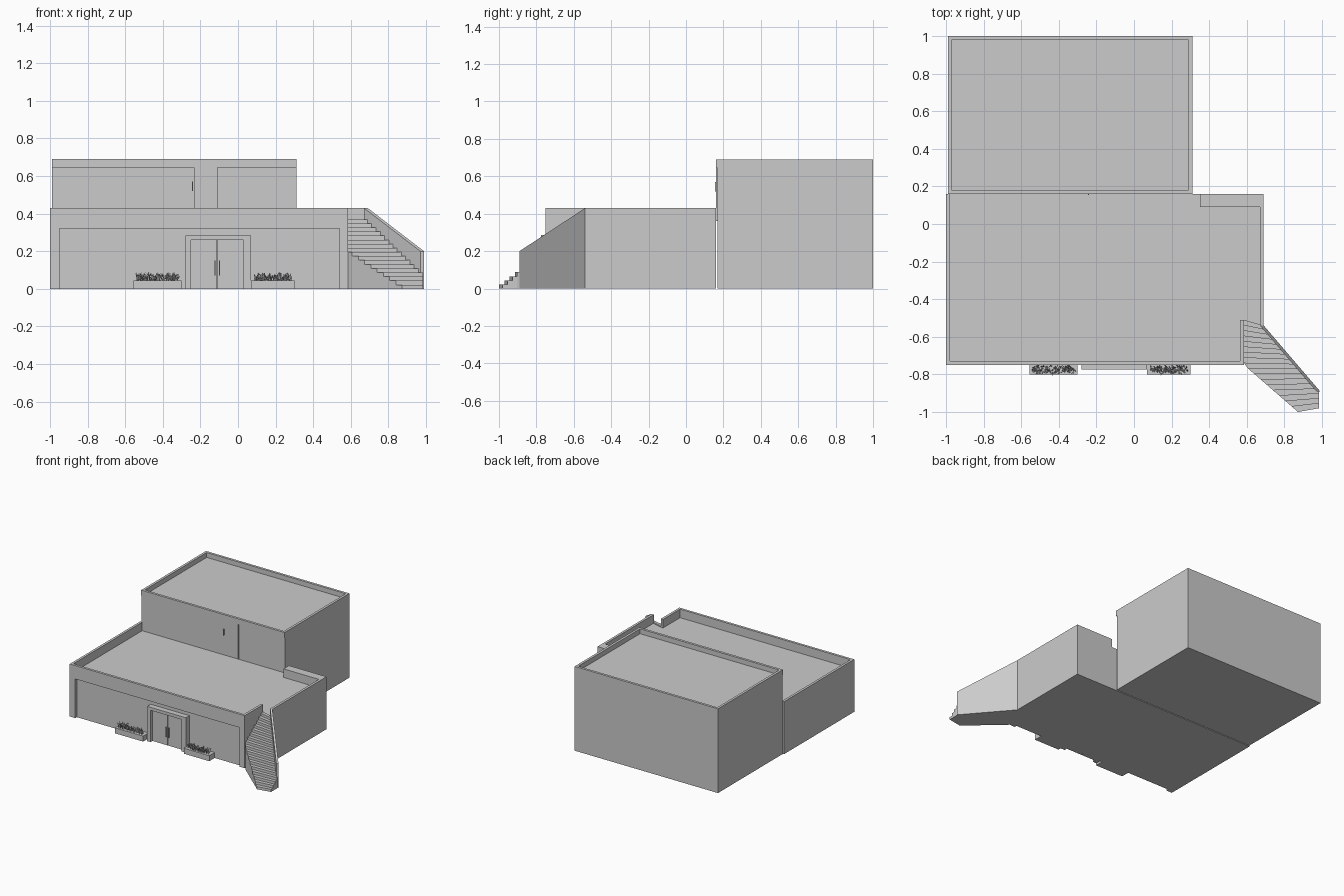
import bpy
import bmesh
import random
from mathutils import Vector

random.seed(4)
default_cube = bpy.data.objects.get("Cube")
if default_cube:
    bpy.data.objects.remove(default_cube, do_unlink=True)

# One plain grey for everything
grey = bpy.data.materials.new("concrete_grey")
grey.use_nodes = True
grey.diffuse_color = (0.6, 0.6, 0.6, 1)
grey.node_tree.nodes["Principled BSDF"].inputs["Base Color"].default_value = grey.diffuse_color


def finish(name, mesh_builder):
    """Turn a bmesh into a named object with the shared material."""
    bmesh.ops.recalc_face_normals(mesh_builder, faces=mesh_builder.faces)
    mesh = bpy.data.meshes.new(name)
    mesh_builder.to_mesh(mesh)
    mesh_builder.free()
    mesh.materials.append(grey)
    item = bpy.data.objects.new(name, mesh)
    bpy.context.collection.objects.link(item)
    return item


def add_prism(builder, outline, bottom, tops):
    """Extrude a plan outline from bottom up to one height per corner."""
    low = [builder.verts.new((x, y, bottom)) for x, y in outline]
    high = [builder.verts.new((x, y, top)) for (x, y), top in zip(outline, tops)]
    builder.faces.new(low)
    builder.faces.new(high)
    for i in range(len(low)):
        j = (i + 1) % len(low)
        builder.faces.new((low[i], low[j], high[j], high[i]))


def prism(name, outline, bottom, *tops):
    builder = bmesh.new()
    heights = tops if len(tops) > 1 else tops * len(outline)
    add_prism(builder, outline, bottom, heights)
    return finish(name, builder)


def box(name, left, right, front, back, bottom, top):
    outline = [(left, front), (right, front), (right, back), (left, back)]
    return prism(name, outline, bottom, top)


# Main levels and wall lines
wall = 0.02
west, east = -1.0, 0.69
front, middle, back = -0.75, 0.16, 1.0
deck, parapet = 0.36, 0.43
upper_west, upper_east = -0.99, 0.31
upper_deck, upper_top = 0.65, 0.69
stair_x, stair_y, stair_outer_y = 0.585, -0.51, -0.54
face = front + wall

# Lower storey with the corner cut away for the stair
prism("lower_storey", [
    (west, face), (stair_x, face), (stair_x, stair_y),
    (east, stair_outer_y), (east, middle), (west, middle)], 0, deck)

# Front frame around the recessed facade
lintel = 0.32
box("front_lintel_and_parapet", west, stair_x, front, face, lintel, parapet)
box("front_left_pier", 0.54, stair_x, front, face, 0, lintel)
box("front_right_pier", west, -0.95, front, face, 0, lintel)

# Parapets around the terrace
box("right_parapet", west, west + wall, face, middle, deck, parapet)
box("left_parapet", east - wall, east, stair_outer_y, middle, deck, parapet)
box("stair_side_parapet", stair_x - wall, stair_x, face, stair_y, deck, parapet)
box("rear_parapet", 0.35, east - wall, 0.09, middle, deck, parapet)

# Upper storey, its front set slightly behind the roof band
band = 0.645
box("upper_storey", upper_west, upper_east, middle + 0.008, back, 0, upper_deck)
box("upper_roof_band", upper_west, upper_east, middle, middle + wall, band, upper_top)
box("upper_back_parapet", upper_west, upper_east, back - wall, back, upper_deck, upper_top)
for side, x in (("right", upper_west), ("left", upper_east - wall)):
    box(f"upper_{side}_parapet", x, x + wall, middle + wall, back - wall, upper_deck, upper_top)
box("terrace_door", -0.235, -0.11, middle, middle + wall, deck, band)
box("terrace_door_handle", -0.245, -0.24, middle - 0.005, middle + wall, 0.52, 0.57)

# Entrance portal with a pair of doors
door_left, door_right, door_top = -0.25, 0.03, 0.26
portal = front - 0.025
box("portal_right_jamb", -0.28, door_left, portal, face, 0, door_top)
box("portal_left_jamb", door_right, 0.07, portal, face, 0, door_top)
box("portal_head", -0.28, 0.07, portal, face, door_top, 0.285)
seam = (door_left + door_right) / 2
for side, a, b in (("right", door_left, seam - 0.002), ("left", seam + 0.002, door_right)):
    box(f"entrance_door_{side}", a, b, front, face, 0, door_top)
for side, x in (("right", seam - 0.015), ("left", seam + 0.009)):
    box(f"door_handle_{side}", x, x + 0.006, front - 0.012, front, 0.07, 0.15)


def planting(name, left, right):
    """Trough filled with spiky leaves."""
    rim = 0.045
    box(f"{name}_trough", left, right, front - 0.05, face, 0, rim)
    builder = bmesh.new()
    for _ in range(150):
        root = Vector((random.uniform(left + 0.015, right - 0.015),
                       random.uniform(front - 0.04, front - 0.01), rim - 0.005))
        lean = Vector((random.uniform(-1, 1), random.uniform(-1, 1), 0)) * 0.02
        tip = root + lean + Vector((0, 0, random.uniform(0.02, 0.05)))
        across = Vector((random.uniform(-1, 1), random.uniform(-1, 1), 0)).normalized() * 0.004
        middle_point = root.lerp(tip, 0.5) + Vector((0, 0, 0.006))
        points = (root, middle_point + across, tip, middle_point - across)
        builder.faces.new([builder.verts.new(p) for p in points])
    finish(f"{name}_leaves", builder)


planting("right_planter", -0.555, -0.30)
planting("left_planter", 0.07, 0.30)


# Splayed stair: each tread spans between the inner and outer edge
def inner_edge(t):
    y = stair_y + t * (-1 - stair_y)
    return (stair_x + max(0, front - y) * 1.15, y)


def outer_edge(t):
    y = stair_outer_y + t * (-0.98 - stair_outer_y)
    return (min(east + (stair_outer_y - y) * 0.857, 0.985), y)


steps = 17
builder = bmesh.new()
for i in range(steps):
    a, b = i / steps, (i + 1) / steps
    outline = [inner_edge(a), inner_edge(b), outer_edge(b), outer_edge(a)]
    height = (deck + 0.01) * (1 - i / steps)
    add_prism(builder, outline, 0, [height] * 4)
finish("stair_treads", builder)

# Sloping wall on the outer side of the stair
end_x, end_y, end_top = 0.99, -0.89, 0.20
prism("stair_wall", [
    (east, stair_outer_y), (end_x, end_y),
    (end_x - wall, end_y), (east - wall, stair_outer_y)],
    0, parapet, end_top, end_top, parapet)
